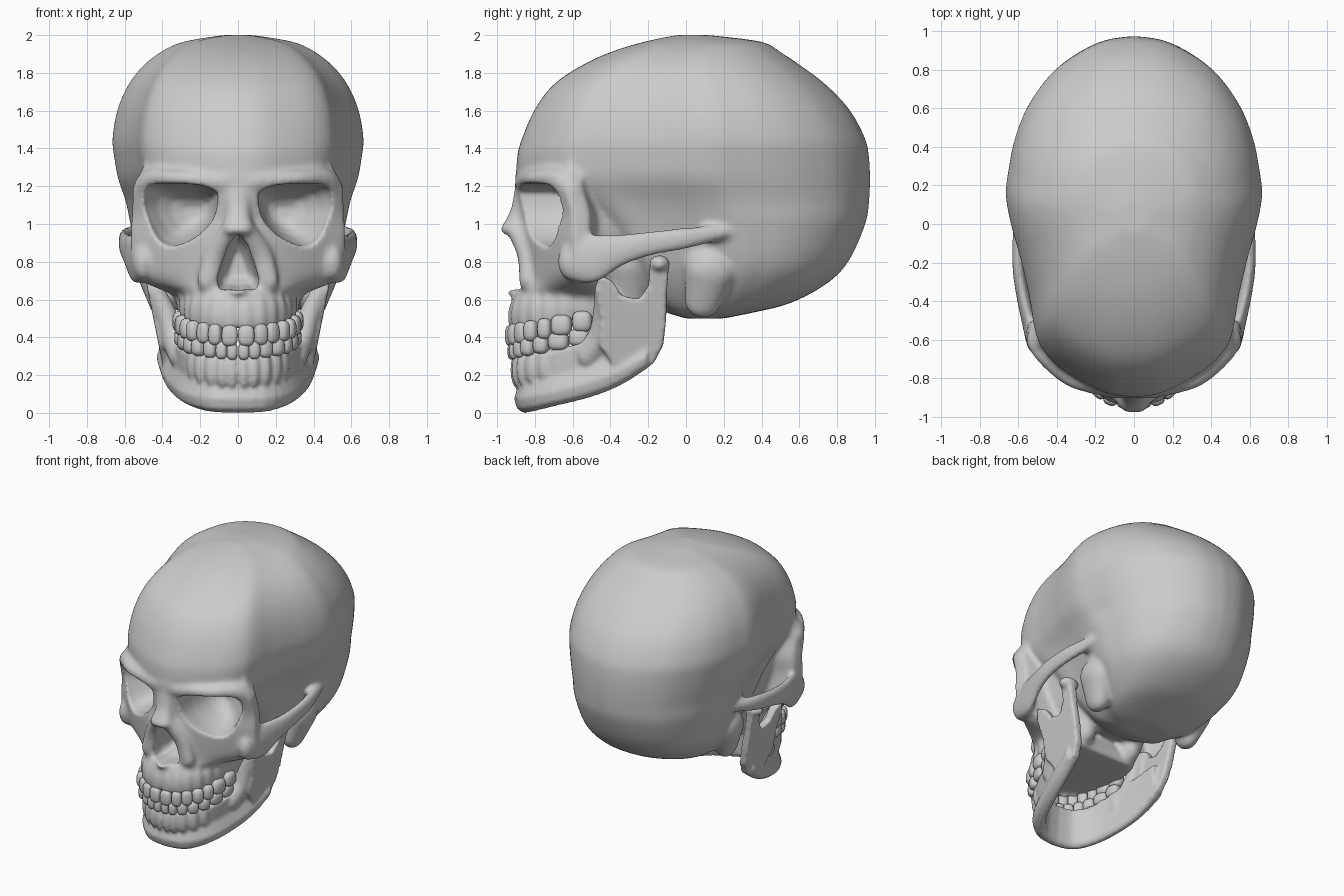
import bpy, bmesh, math
from mathutils import Vector, Matrix

if "Cube" in bpy.data.objects:
    bpy.data.objects.remove(bpy.data.objects["Cube"])


def spline(pts, n):
    """Catmull-Rom through points of any dimension."""
    out, m = [], len(pts) - 1
    for i in range(n):
        t = i / (n - 1) * m
        k = min(int(t), m - 1)
        t -= k
        quad = [pts[max(0, min(m, k + j))] for j in (-1, 0, 1, 2)]
        out.append(tuple(0.5 * (2 * b + (c - a) * t + (2 * a - 5 * b + 4 * c - d) * t * t
                                + (3 * b - a - 3 * c + d) * t ** 3) for a, b, c, d in zip(*quad)))
    return out


def loft(bm, rings):
    """Skin closed rings and cap both ends."""
    rows = [[bm.verts.new(p) for p in r] for r in rings]
    n = len(rows[0])
    for a, b in zip(rows, rows[1:]):
        for i in range(n):
            bm.faces.new((a[i], a[(i + 1) % n], b[(i + 1) % n], b[i]))
    bm.faces.new(rows[0])
    bm.faces.new(rows[-1])


def blob(bm, loc, rad, rot=0.0, power=1.0):
    """Ellipsoid; power below 1 makes it boxier."""
    made = bmesh.ops.create_uvsphere(bm, u_segments=16, v_segments=10, radius=1)['verts']
    mat = Matrix.Translation(loc) @ Matrix.Rotation(rot, 4, 'Z') @ Matrix.Diagonal((*rad, 1))
    for v in made:
        v.co = mat @ Vector([math.copysign(abs(c) ** power, c) for c in v.co])


def chain(bm, pts, n=14):
    """Overlapping ellipsoids along a path of (x, y, z, rx, ry, rz), on both sides."""
    for p in spline(pts, n):
        for s in (1, -1):
            blob(bm, (s * p[0], p[1], p[2]), p[3:])


def mirror_ring(half):
    """Close a half outline that starts and ends on x = 0."""
    return half + [(-x, y, z) for x, y, z in half[-2:0:-1]]


def finish(name, bm):
    bmesh.ops.recalc_face_normals(bm, faces=bm.faces)
    me = bpy.data.meshes.new(name)
    bm.to_mesh(me)
    bm.free()
    for p in me.polygons:
        p.use_smooth = True
    ob = bpy.data.objects.new(name, me)
    bpy.context.collection.objects.link(ob)
    return ob


def fuse(ob, size, cutter=None, smooth=4):
    """Merge overlapping parts into one skin, carve it, soften it."""
    def remesh():
        m = ob.modifiers.new("fuse", 'REMESH')
        m.mode, m.voxel_size, m.use_smooth_shade = 'VOXEL', size, True

    def soften(count):
        s = ob.modifiers.new("soften", 'SMOOTH')
        s.factor, s.iterations = 0.5, count
    remesh()
    if cutter:
        soften(smooth)
        b = ob.modifiers.new("carve", 'BOOLEAN')
        b.operation, b.solver, b.object = 'DIFFERENCE', 'EXACT', cutter
        remesh()
    soften(4)


skull, jaw, teeth_up, teeth_low, cut = (bmesh.new() for _ in range(5))

# Braincase: egg-shaped plan (width, length) scaled per height (z, front, back, half width)
plan = spline([(0, 0), (.18, .007), (.37, .035), (.6, .085), (.735, .14), (.785, .2), (.815, .27), (.885, .38),
               (.955, .47), (1, .56), (.975, .64), (.93, .72), (.83, .81), (.65, .9), (.43, .958),
               (.22, .99), (0, 1)], 49)
levels = [(.5, .0, .2, .2), (.53, -.1, .35, .3), (.58, -.2, .55, .37), (.68, -.3, .74, .455),
          (.8, -.4, .86, .52), (1, -.56, .95, .57), (1.12, -.72, .97, .595), (1.24, -.88, .975, .635),
          (1.35, -.895, .97, .655), (1.45, -.87, .95, .665), (1.6, -.805, .87, .64), (1.73, -.71, .75, .585),
          (1.83, -.57, .62, .51), (1.91, -.4, .5, .41), (1.965, -.22, .4, .29), (2.0, -.05, .12, .08)]
loft(skull, [mirror_ring([(w * f, a + u * (b - a), z) for f, u in plan])
             for z, a, b, w in spline(levels, 50)])

# Face block: z, middle y, half width, side y, curve power, back half width, back y
face = [(1.42, -.85, .47, -.58, 1.8, .4, -.3), (1.3, -.895, .505, -.62, 1.8, .45, -.3),
        (1.2, -.905, .555, -.64, 1.7, .44, -.3), (1.05, -.88, .565, -.6, 1.6, .42, -.3),
        (.93, -.88, .57, -.6, 1.6, .4, -.3), (.8, -.87, .57, -.58, 1.6, .36, -.3),
        (.73, -.87, .55, -.57, 1.6, .33, -.33), (.68, -.88, .48, -.56, 1.8, .31, -.35),
        (.62, -.91, .345, -.5, 3, .3, -.37), (.52, -.93, .315, -.46, 4, .28, -.4),
        (.46, -.92, .29, -.46, 4, .26, -.42)]
rings = []
for z, yc, w, ye, p, bw, yb in spline(face, 31):
    half = [(w * i / 12, yc + (ye - yc) * (i / 12) ** p, z) for i in range(13)]
    half += [(w - .02, ye + .09, z), (min(bw, w - .03), ye + .13, z), (bw - .03, max(yb, ye + .17), z),
             (0, max(yb, ye + .17), z)]
    rings.append(mirror_ring(half))
loft(skull, rings)

# Brow ridges, nasal bones, nasal flanks, cheekbones with arches, mastoids, nasal spine
chain(skull, [(.08, -.87, 1.225, .06, .04, .05), (.3, -.815, 1.24, .06, .04, .045),
              (.45, -.69, 1.235, .055, .05, .06), (.525, -.6, 1.17, .035, .05, .07)], 24)
chain(skull, [(.0, -.85, 1.17, .08, .06, .06), (.01, -.875, 1.05, .06, .06, .06),
              (.02, -.91, .97, .07, .075, .035)])
chain(skull, [(.05, -.89, .96, .05, .055, .05), (.12, -.85, .84, .06, .045, .06),
              (.16, -.84, .7, .06, .045, .06)], 20)
chain(skull, [(.5, -.61, .8, .06, .07, .1), (.545, -.49, .815, .04, .07, .13),
              (.58, -.35, .86, .035, .05, .09), (.6, -.2, .895, .033, .05, .07),
              (.59, 0, .925, .035, .05, .06), (.53, .2, .96, .045, .06, .04)], 36)
chain(skull, [(.45, .13, .76, .09, .14, .12), (.4, .09, .6, .075, .1, .1)], 8)
blob(skull, (0, -.895, .645), (.05, .06, .03))

# Skull base behind the palate
chain(skull, [(.22, -.3, .8, .14, .14, .14), (.2, -.3, .6, .08, .1, .12)], 6)
blob(skull, (0, -.15, .72), (.3, .25, .14))

# Carving: eye sockets, nose opening, ear hollows
socket = [(.105, 1.165), (.195, 1.205), (.38, 1.215), (.49, 1.195), (.52, 1.1), (.485, 1.0),
          (.42, .905), (.33, .885), (.21, .94), (.125, 1.04)]
socket = spline(socket + socket[:1], 31)[:-1]
nose = [(0, .955), (.05, .89), (.09, .78), (.112, .7), (.095, .65), (.04, .655), (0, .645)]
for s in (1, -1):
    loft(cut, [[(s * (.3 - h + (x - .3) * k), y, 1.06 + (z - 1.06) * k) for x, z in socket]
               for y, k, h in ((-1.1, 1, 0), (-.72, 1, 0), (-.64, .9, .01), (-.56, .72, .03),
                               (-.5, .48, .05), (-.47, .2, .06))])
    blob(cut, (s * .58, -.02, .76), (.12, .05, .09))
loft(cut, [[(x * k, y, .78 + (z - .78) * k) for x, _, z in mirror_ring([(a, 0, b) for a, b in nose])]
           for y, k in ((-1.1, 1), (-.78, 1), (-.68, .8), (-.62, .45))])

# Teeth along a U-shaped arch, with root swellings in the bone
arch = spline([(0, -.93), (.12, -.91), (.22, -.83), (.275, -.71), (.3, -.58), (.31, -.4)], 200)


def tooth_row(bm, bone, widths, scale, z0, height, up):
    dist, run, k = 0.0, 0.0, 0
    for i, w in enumerate(widths):
        while dist < run + w / 2:
            dist += (Vector(arch[k + 1]) - Vector(arch[k])).length * scale
            k += 1
        run += w
        x, y = arch[k][0] * scale, -.45 + (arch[k][1] + .45) * scale
        t = Vector(arch[k + 1]) - Vector(arch[k - 1])
        ang = math.atan2(t.y, t.x)
        z = z0 + .07 * (run / .55) ** 1.5
        deep = .032 if i < 3 else .045
        for s in (1, -1):
            blob(bm, (s * x, y, z), (w * .51, deep, height), s * ang, .68)
            blob(bone, (s * x * .96, y + .018, z + up * .1), (w * .55, .036, .1), s * ang)


tooth_row(teeth_up, skull, [.085, .07, .075, .075, .075, .11, .105], 1.0, .405, .056, 1)
tooth_row(teeth_low, jaw, [.056, .06, .07, .075, .085, .11, .11], .97, .325, .047, -1)

# Jaw body: stations (x, y, bottom, top) with an (offset, height) section
half = spline([(0, -.855, 0, .3), (.14, -.825, .005, .3), (.245, -.7, .035, .32), (.315, -.5, .085, .39),
               (.355, -.34, .15, .44), (.38, -.2, .24, .48)], 18)
path = [(-x, y, a, b) for x, y, a, b in half[:0:-1]] + half
section = [(.005, 0), (.04, .07), (.056, .25), (.028, .55), (.035, .8), (.04, 1), (-.04, 1),
           (-.05, .8), (-.04, .4), (-.035, .1), (-.015, 0)]
rings = []
for i, (x, y, zb, zt) in enumerate(path):
    a, b = path[max(0, i - 1)], path[min(len(path) - 1, i + 1)]
    t = Vector((b[0] - a[0], b[1] - a[1])).normalized()
    rings.append([(x + t.y * o, y - t.x * o, zb + (zt - zb) * f) for o, f in section])
loft(jaw, rings)

# Jaw rami with thick front edges and hinge knobs
ramus = [(-.46, .36), (-.45, .5), (-.48, .64), (-.46, .73), (-.39, .7), (-.34, .62), (-.25, .6),
         (-.2, .67), (-.19, .79), (-.09, .79), (-.1, .66), (-.105, .5), (-.12, .36), (-.17, .265), (-.33, .17)]
for s in (1, -1):
    loft(jaw, [[(s * (.378 + (z - .3) * .2 + o), y, z) for y, z in ramus] for o in (-.03, .03)])
    blob(jaw, (s * .47, -.14, .79), (.075, .055, .045))
chain(jaw, [(.32, -.52, .31, .05, .06, .07), (.345, -.46, .4, .06, .06, .08),
            (.38, -.44, .52, .055, .055, .07), (.435, -.44, .65, .04, .045, .06)], 14)

# Assemble
carver = finish("carving_helper", cut)
carver.hide_render = True
cranium = finish("cranium", skull)
mandible = finish("mandible", jaw)
finish("upper_teeth", teeth_up)
finish("lower_teeth", teeth_low)
fuse(cranium, .0125, carver, 10)
fuse(mandible, .0125)
bpy.ops.object.select_all(action='DESELECT')
for ob in (cranium, mandible):
    ob.select_set(True)
bpy.context.view_layer.objects.active = cranium
bpy.ops.object.convert(target='MESH')
bpy.data.objects.remove(carver)
